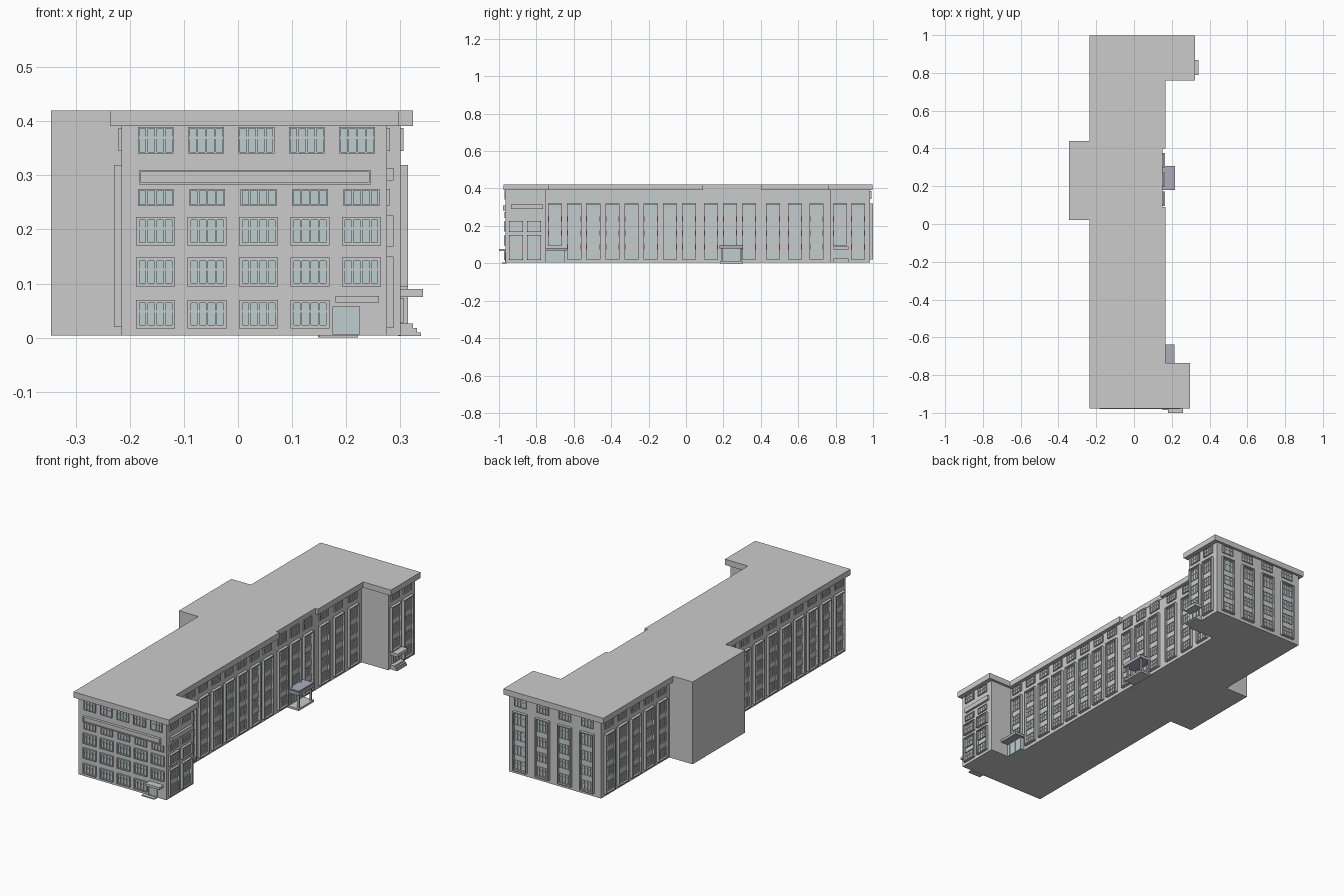
import bpy, bmesh

if "Cube" in bpy.data.objects:
    bpy.data.objects.remove(bpy.data.objects["Cube"])

parts = {}


def mat(name, rgb):
    m = bpy.data.materials.new(name)
    m.diffuse_color = (*rgb, 1)
    m.use_nodes = True
    m.node_tree.nodes["Principled BSDF"].inputs["Base Color"].default_value = m.diffuse_color
    return m


GLASS = mat("glass_tint", (0.50, 0.62, 0.62))
CANOPY = mat("canopy_paint", (0.42, 0.42, 0.50))


def box(part, x0, x1, y0, y1, z0, z1):
    bm = parts.setdefault(part, bmesh.new())
    vs = [bm.verts.new((x, y, z)) for z in (z0, z1)
          for x, y in ((x0, y0), (x1, y0), (x1, y1), (x0, y1))]
    for f in ((3, 2, 1, 0), (4, 5, 6, 7), (0, 1, 5, 4), (1, 2, 6, 5), (2, 3, 7, 6), (3, 0, 4, 7)):
        bm.faces.new([vs[i] for i in f])


def prism(part, outline, z0, z1):
    bm = parts.setdefault(part, bmesh.new())
    face = bm.faces.new([bm.verts.new((x, y, z0)) for x, y in outline])
    top = bmesh.ops.extrude_face_region(bm, geom=[face])["geom"]
    bmesh.ops.translate(bm, vec=(0, 0, z1 - z0),
                        verts=[v for v in top if isinstance(v, bmesh.types.BMVert)])
    bmesh.ops.recalc_face_normals(bm, faces=bm.faces[:])


# A wall is (axis of its normal, position, outward sign); d is depth outward
def wall_box(wall, part, u0, u1, z0, z1, d):
    axis, pos, sign = wall
    a, b = sorted((pos - 0.004 * sign, pos + d * sign))
    if axis == "x":
        box(part, a, b, u0, u1, z0, z1)
    else:
        box(part, u0, u1, a, b, z0, z1)


def ring(wall, part, u0, u1, z0, z1, t, d):
    wall_box(wall, part, u0, u0 + t, z0, z1, d)
    wall_box(wall, part, u1 - t, u1, z0, z1, d)
    wall_box(wall, part, u0 + t, u1 - t, z0, z0 + t, d)
    wall_box(wall, part, u0 + t, u1 - t, z1 - t, z1, d)


def window(wall, c, z0, z1, w=0.066, panes=4, transom=True, d=0.006):
    u0, u1 = c - w / 2, c + w / 2
    wall_box(wall, "window_glass", u0, u1, z0, z1, 0.0015)
    ring(wall, "window_frames", u0, u1, z0, z1, 0.003, d)
    for i in range(1, panes):
        u = u0 + w * i / panes
        wall_box(wall, "window_frames", u - 0.002, u + 0.002, z0 + 0.003, z1 - 0.003, d - 0.001)
    if transom:
        zt = z0 + (z1 - z0) * 0.6
        wall_box(wall, "window_frames", u0 + 0.003, u1 - 0.003, zt - 0.002, zt + 0.002, d - 0.002)


FLOORS = ((0.026, 0.074), (0.100, 0.148), (0.174, 0.224), (0.250, 0.312))


# Tall surround with stacked windows and a separate top-floor window
def column(wall, c, first=0, top=0.387):
    z0 = FLOORS[first][0] - 0.006
    ring(wall, "column_surrounds", c - 0.038, c + 0.038, z0, 0.319, 0.005, 0.014)
    for a, b in FLOORS[first:]:
        window(wall, c, a, b)
    for (_, a), (b, _) in zip(FLOORS[first:], FLOORS[first + 1:]):
        wall_box(wall, "spandrels", c - 0.033, c + 0.033, a, b, 0.003)
    window(wall, c, 0.345, top)


# Main walls, roof slab and rear annex
prism("walls", [(-0.215, -0.965), (0.275, -0.965), (0.275, -0.748), (0.15, -0.748),
                (0.15, 0.772), (0.30, 0.772), (0.30, 0.985), (-0.215, 0.985)], 0.004, 0.40)
prism("roof_slab", [(-0.236, -0.977), (0.297, -0.977), (0.297, -0.735), (0.168, -0.735),
                    (0.168, 0.09), (0.152, 0.09), (0.152, 0.40), (0.168, 0.40),
                    (0.168, 0.76), (0.323, 0.76), (0.323, 0.997), (-0.236, 0.997)], 0.391, 0.42)
box("rear_annex", -0.345, -0.21, 0.02, 0.44, 0.004, 0.42)

FRONT, BACK = ("y", -0.965, -1), ("y", 0.985, 1)
LEFT, RIGHT = ("x", -0.215, -1), ("x", 0.15, 1)
WING_F, WING_B = ("x", 0.275, 1), ("x", 0.30, 1)

# Long right facade
for i in range(8):
    column(RIGHT, -0.70 + 0.1023 * i, first=1 if i == 0 else 0)
for c in (0.134, 0.235, 0.337):
    column(RIGHT, c, first=1 if c == 0.235 else 0, top=0.397)
for c in (0.465, 0.583, 0.698):
    column(RIGHT, c)

# Left facade on both sides of the annex, and back facade
for i in range(9):
    column(LEFT, -0.05 - 0.1075 * i)
for i in range(5):
    column(LEFT, 0.505 + 0.105 * i)
for c in (-0.14, -0.015, 0.11, 0.235):
    column(BACK, c)

# Back wing, right side
column(WING_B, 0.824, first=1)
column(WING_B, 0.92)

# Front facade windows
for row, (a, b) in enumerate(((0.017, 0.07), (0.095, 0.148), (0.17, 0.223), (0.243, 0.275), (0.34, 0.389))):
    for i in range(5):
        c = -0.152 + 0.095 * i - (0.002 * i if row == 4 else 0)
        if row == 0 and i == 4:
            continue
        if row < 3:
            ring(FRONT, "front_surrounds", c - 0.036, c + 0.036, a, b, 0.003, 0.008)
            window(FRONT, c, a + 0.003, b - 0.003)
        else:
            window(FRONT, c, a, b, transom=row == 4)

# Front sign band with raised border
wall_box(FRONT, "front_band", -0.183, 0.246, 0.283, 0.31, 0.010)
ring(FRONT, "front_band", -0.183, 0.246, 0.283, 0.31, 0.004, 0.014)

# Front wing, right side
for c in (-0.909, -0.813):
    ring(WING_F, "wing_surrounds", c - 0.038, c + 0.038, 0.018, 0.15, 0.004, 0.012)
    ring(WING_F, "wing_surrounds", c - 0.038, c + 0.038, 0.168, 0.226, 0.004, 0.012)
    for a, b in ((0.022, 0.07), (0.096, 0.146), (0.173, 0.222), (0.244, 0.275), (0.345, 0.387)):
        window(WING_F, c, a, b, transom=b - a > 0.04)
wall_box(WING_F, "wing_band", -0.936, -0.765, 0.29, 0.313, 0.012)

# Front side door with canopy and step
window(FRONT, 0.20, 0.006, 0.058, w=0.05, panes=2, transom=False, d=0.004)
box("front_door_canopy", 0.18, 0.26, -1.0, -0.96, 0.065, 0.077)
box("front_door_step", 0.15, 0.222, -0.985, -0.96, 0.0, 0.005)

# Main entrance: canopy, posts, platform and doors
window(RIGHT, 0.242, 0.012, 0.072, w=0.10, panes=5)
box("main_canopy", 0.148, 0.216, 0.18, 0.306, 0.078, 0.094)
box("main_canopy", 0.148, 0.212, 0.185, 0.301, 0.094, 0.099)
box("main_platform", 0.148, 0.212, 0.182, 0.304, 0.0, 0.01)
for y in (0.19, 0.288):
    box("main_canopy_posts", 0.198, 0.207, y, y + 0.009, 0.008, 0.08)

# Corner entrance beside the front wing: canopy over glazed porch
box("corner_canopy", 0.148, 0.214, -0.75, -0.638, 0.068, 0.082)
box("corner_porch_glass", 0.148, 0.172, -0.748, -0.65, 0.004, 0.068)
for y in (-0.735, -0.695, -0.655):
    box("corner_porch_bars", 0.168, 0.175, y, y + 0.005, 0.004, 0.068)

# Back wing entrance: canopy, door and steps
box("wing_canopy", 0.296, 0.342, 0.788, 0.868, 0.075, 0.09)
window(WING_B, 0.828, 0.028, 0.073, w=0.05, panes=2, transom=False)
for x, z in ((0.323, 0.026), (0.331, 0.018), (0.338, 0.010)):
    box("wing_steps", 0.296, x, 0.788, 0.868, 0.003, z)

# Turn the collected parts into objects
materials = {"window_glass": GLASS, "corner_porch_glass": GLASS,
             "main_canopy": CANOPY, "corner_canopy": CANOPY}
for name, bm in parts.items():
    mesh = bpy.data.meshes.new(name)
    bm.to_mesh(mesh)
    bm.free()
    if name in materials:
        mesh.materials.append(materials[name])
    bpy.context.collection.objects.link(bpy.data.objects.new(name, mesh))
